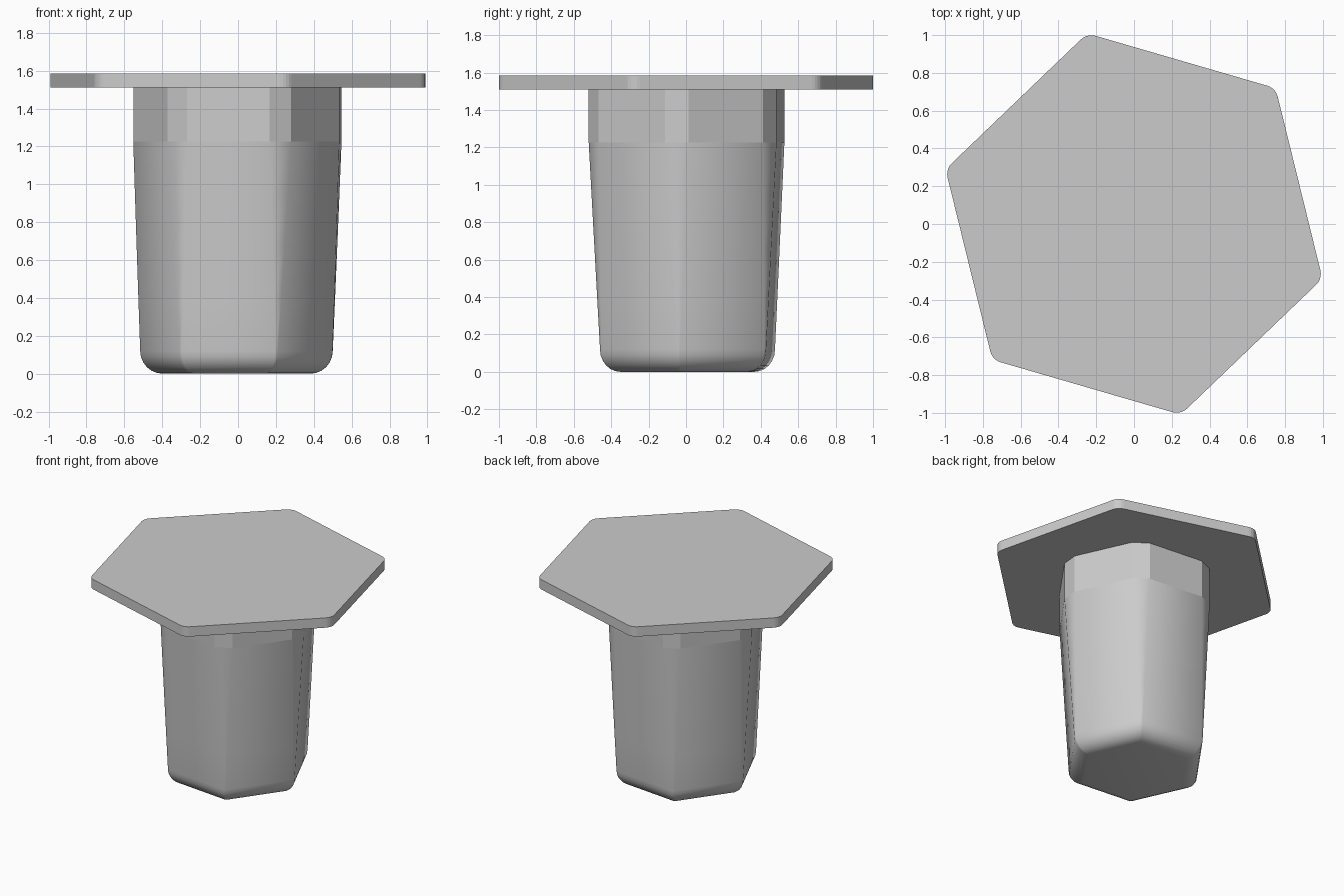
import bpy
import bmesh
from math import sin, cos, pi, radians

cube = bpy.data.objects.get("Cube")
if cube:
    bpy.data.objects.remove(cube, do_unlink=True)

grey = bpy.data.materials.new("light grey")
grey.use_nodes = True
grey.diffuse_color = (0.6, 0.6, 0.6, 1)
grey.node_tree.nodes["Principled BSDF"].inputs["Base Color"].default_value = (0.6, 0.6, 0.6, 1)


def loft(name, rings, smooth=False):
    """Solid through equal-length rings of points, listed from the bottom up."""
    bm = bmesh.new()
    loops = [[bm.verts.new(p) for p in ring] for ring in rings]
    n = len(loops[0])
    for low, high in zip(loops, loops[1:]):
        for i in range(n):
            j = (i + 1) % n
            bm.faces.new((low[i], low[j], high[j], high[i]))
    bm.faces.new(loops[0][::-1])
    bm.faces.new(loops[-1])
    mesh = bpy.data.meshes.new(name)
    bm.to_mesh(mesh)
    bm.free()
    mesh.materials.append(grey)
    obj = bpy.data.objects.new(name, mesh)
    bpy.context.collection.objects.link(obj)
    if smooth:
        bpy.ops.object.select_all(action='DESELECT')
        obj.select_set(True)
        bpy.context.view_layer.objects.active = obj
        bpy.ops.object.shade_smooth_by_angle(angle=radians(35))
    return obj


def cut_hexagon(z, radius, spread, shift=0.0, turn=-5.5):
    """Hexagon whose corners are cut off over an angle of twice the spread."""
    angles = [radians(turn + 60 * k + s) for k in range(6) for s in (-spread, spread)]
    return [(radius * cos(a) - shift, radius * sin(a) + shift, z) for a in angles]


def round_hexagon(z, radius, corner, turn, steps=5):
    """Hexagon with arcs at its corners."""
    points = []
    for k in range(6):
        mid = radians(turn + 60 * k)
        centre = radius - corner / cos(pi / 6)
        for s in range(steps + 1):
            a = mid + pi / 3 * (s / steps - 0.5)
            points.append((centre * cos(mid) + corner * cos(a),
                           centre * sin(mid) + corner * sin(a), z))
    return points


# Wide flat head
head = loft("head_plate", [round_hexagon(z, 1.039, 0.08, 43.8) for z in (1.51, 1.585)])

# Straight collar with cut corners
collar = loft("collar", [cut_hexagon(z, 0.55, 6.5, 0.003) for z in (1.225, 1.51)])

# Tapered shank: rounded bottom rim, corners softening towards the collar
rings = []
for s in range(7):
    a = s / 6 * pi / 2
    rings.append(cut_hexagon(0.12 * (1 - cos(a)), 0.39 + 0.12 * sin(a), 1.0, 0.008))
for t in (0.25, 0.5, 0.75, 1):
    rings.append(cut_hexagon(0.12 + 1.105 * t, 0.51 + 0.04 * t, 1 + 5.5 * t, 0.008 - 0.005 * t))
shank = loft("shank", rings, smooth=True)
